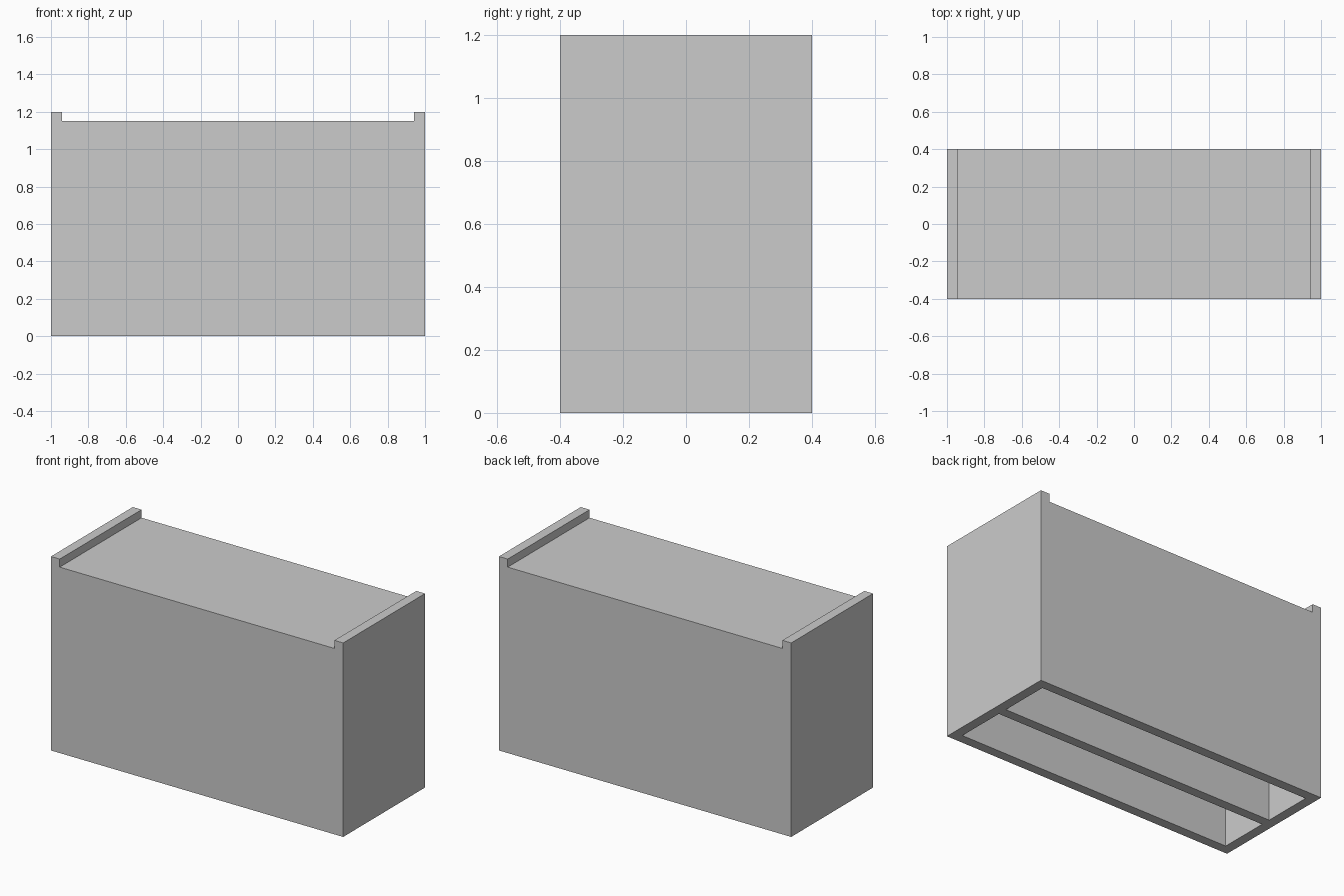
import bpy

if "Cube" in bpy.data.objects:
    bpy.data.objects.remove(bpy.data.objects["Cube"])

T = 0.06          # panel thickness
TOP = 1.14        # height of the long walls


def box(name, x0, x1, y0, y1, z0, z1):
    bpy.ops.mesh.primitive_cube_add(size=1, location=((x0 + x1) / 2, (y0 + y1) / 2, (z0 + z1) / 2))
    ob = bpy.context.object
    ob.name = name
    ob.scale = (x1 - x0, y1 - y0, z1 - z0)
    bpy.ops.object.transform_apply(location=False, rotation=False, scale=True)
    return ob


# End panels, rising above the top
box("left_end_panel", -1, -1 + T, -0.4, 0.4, 0, 1.2)
box("right_end_panel", 1 - T, 1, -0.4, 0.4, 0, 1.2)

# Three long walls: front, middle divider, back
for name, y in (("front_wall", -0.4 + T / 2), ("middle_divider", 0), ("back_wall", 0.4 - T / 2)):
    box(name, -1 + T, 1 - T, y - T / 2, y + T / 2, 0, TOP)

# Thin pale top sheet between the end panels
sheet = box("top_sheet", -1 + T, 1 - T, -0.4, 0.4, TOP, 1.15)
mat = bpy.data.materials.new("pale_grey")
mat.diffuse_color = (0.62, 0.63, 0.60, 1)
mat.use_nodes = True
mat.node_tree.nodes["Principled BSDF"].inputs["Base Color"].default_value = mat.diffuse_color
sheet.data.materials.append(mat)
